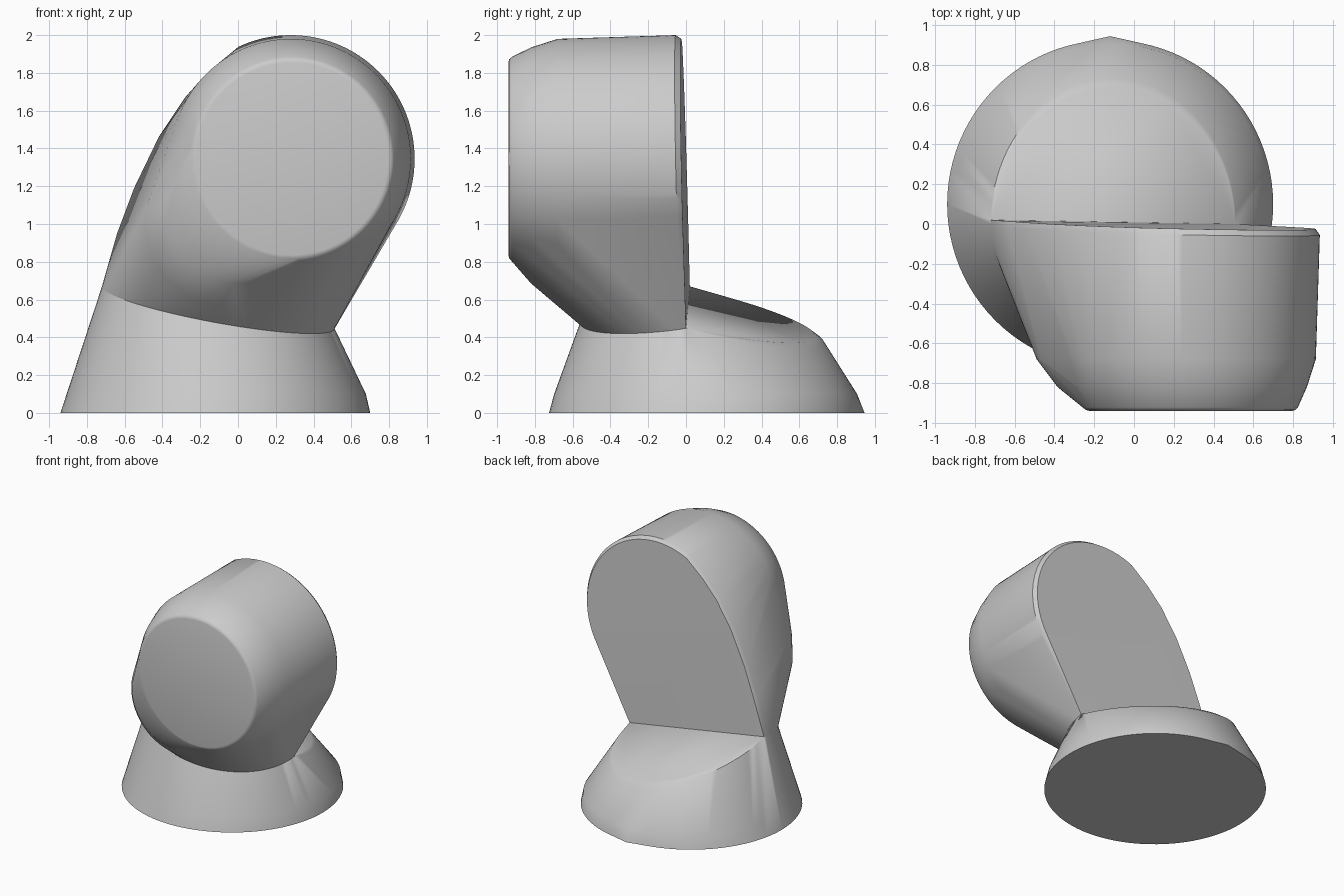
import bpy
import bmesh
from math import cos, sin, pi, radians

cube = bpy.data.objects.get("Cube")
if cube:
    bpy.data.objects.remove(cube, do_unlink=True)

grey = bpy.data.materials.new("plain_grey")
grey.use_nodes = True
colour = (0.6, 0.6, 0.6, 1)
grey.diffuse_color = colour
grey.node_tree.nodes["Principled BSDF"].inputs["Base Color"].default_value = colour


def skin(name, points):
    """Stretch a closed convex skin over a set of section points."""
    bm = bmesh.new()
    for p in points:
        bm.verts.new(p)
    hull = bmesh.ops.convex_hull(bm, input=bm.verts[:])
    spare = {v for v in hull["geom_interior"] + hull["geom_unused"]
             if isinstance(v, bmesh.types.BMVert)}
    bmesh.ops.delete(bm, geom=list(spare), context="VERTS")
    bmesh.ops.dissolve_limit(bm, angle_limit=radians(0.3),
                             verts=bm.verts[:], edges=bm.edges[:])
    bmesh.ops.recalc_face_normals(bm, faces=bm.faces[:])
    mesh = bpy.data.meshes.new(name)
    bm.to_mesh(mesh)
    bm.free()
    mesh.materials.append(grey)
    ob = bpy.data.objects.new(name, mesh)
    bpy.context.collection.objects.link(ob)
    bpy.ops.object.select_all(action="DESELECT")
    ob.select_set(True)
    bpy.context.view_layer.objects.active = ob
    bpy.ops.object.shade_smooth_by_angle(angle=radians(35))
    return ob


def arc(cx, cy, rx, ry, start=0, end=2 * pi, n=96):
    return [(cx + rx * cos(start + (end - start) * i / n),
             cy + ry * sin(start + (end - start) * i / n)) for i in range(n + 1)]


# Gabled joint between the two parts: two planes meeting in a ridge
def joint_z(x, y):
    return 0.56 - 0.18 * (x + 0.12) + (-0.22 if y > 0 else 0.146) * y


ridge = [(-0.72, 0.02, 0.67), (0.51, 0.0, 0.45)]
front_crease = [(x, y, joint_z(x, y))
                for x, y in arc(-0.105, 0.0, 0.615, 0.56, pi, 2 * pi, 48)]

# Flared foot with a sloping, slightly rounded rear shelf
foot = [(x, y, 0) for x, y in arc(-0.12, 0.1, 0.82, 0.825)]
foot += [(-0.12, 0.945, 0)]
foot += [(x, y, 0.1) for x, y in arc(-0.113, 0.104, 0.79, 0.802)]
for i, (x, y) in enumerate(arc(-0.105, 0.01, 0.615, 0.72, 0, pi, 48)):
    soft = sin(pi * i / 48)
    foot.append((x, y, joint_z(x, y) - 0.025 * soft))
    k = 1 - 0.06 * soft
    foot.append((x * k, y * k, joint_z(x * k, y * k)))
skin("flared_foot", foot + ridge + front_crease)

# Back outline of the hood, leaning slightly forward
outline = arc(0.28, 1.345, 0.655, 0.655, radians(-31), radians(115), 60)
outline += [(-0.15, 1.81), (-0.28, 1.67), (-0.42, 1.46),
            (-0.55, 1.19), (-0.64, 0.95)]
hood = ridge + front_crease
for x, z in outline:
    back = 0.0187 - 0.0196 * x - 0.0191 * z
    hood.append((x, back - 0.03, z))
    hood.append((0.1 + (x - 0.1) * 0.975, back, 1.2 + (z - 1.2) * 0.975))

# Egg-shaped sections closing toward the round front
for y, x1, z1, r1, x2, z2, r2 in [(-0.68, 0.28, 1.345, 0.635, -0.06, 1.0, 0.43),
                                  (-0.82, 0.28, 1.345, 0.59, 0.0, 1.07, 0.385)]:
    hood += [(x, y, z) for x, z in arc(x1, z1, r1, r1) + arc(x2, z2, r2, r2)]

# Round front with a softened edge
for y, r in [(-0.922, 0.54), (-0.936, 0.527), (-0.94, 0.51)]:
    hood += [(x, y, z) for x, z in arc(0.285, 1.345, r, r)]
skin("rounded_hood", hood)
